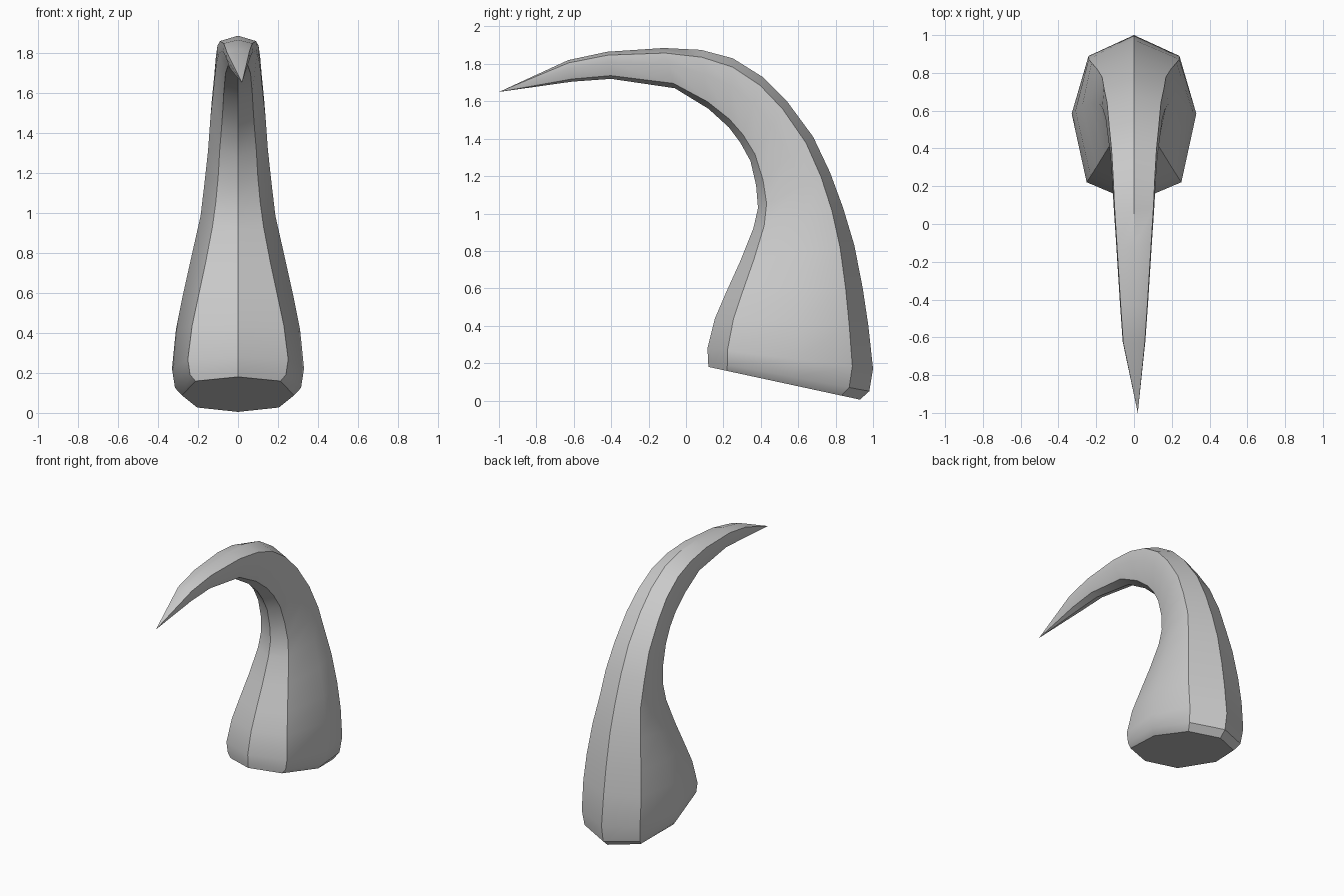
import bpy, bmesh, math
from mathutils import Vector

if "Cube" in bpy.data.objects:
    bpy.data.objects.remove(bpy.data.objects["Cube"], do_unlink=True)

# Horn grey
mat = bpy.data.materials.new("horn_grey")
mat.use_nodes = True
grey = (0.6, 0.6, 0.6, 1)
mat.diffuse_color = grey
mat.node_tree.nodes["Principled BSDF"].inputs["Base Color"].default_value = grey

# Stations: inner curve y, z, outer curve y, z, half width
stations = [
    (.12, .18, .93, .005, .28), (.118, .21, .98, .05, .315),
    (.115, .28, 1.0, .17, .33), (.155, .44, .975, .40, .31),
    (.215, .58, .945, .60, .275), (.29, .745, .90, .83, .23),
    (.36, .92, .84, 1.03, .187), (.385, 1.03, .77, 1.22, .168),
    (.375, 1.15, .68, 1.41, .15), (.345, 1.28, .54, 1.60, .138),
    (.29, 1.38, .41, 1.73, .125), (.23, 1.46, .25, 1.83, .116),
    (.12, 1.56, .08, 1.875, .108), (-.06, 1.67, -.12, 1.885, .095),
    (-.40, 1.72, -.42, 1.865, .075), (-.61, 1.705, -.63, 1.82, .06),
]


def section(index):
    """Eight-sided ring that grows flatter-backed towards the tip."""
    iy, iz, oy, oz, w = stations[index]
    inner, outer = Vector((0, iy, iz)), Vector((0, oy, oz))
    k = min(1, max(0, (index - 2) / 5))
    front = (.12, .76 - .10 * k)
    middle = (.53 + .07 * k, 1)
    back = (.875, .73 + .22 * k)
    half = [front, middle, back]
    ring = [(0, 0)] + half + [(1, 0)] + [(t, -x) for t, x in reversed(half)]
    return [inner.lerp(outer, t) + Vector((x * w, 0, 0)) for t, x in ring]


# Curved claw: bridge the rings, close the base, end in a point
bm = bmesh.new()
rings = [[bm.verts.new(p) for p in section(i)] for i in range(len(stations))]
for a, b in zip(rings, rings[1:]):
    for j in range(8):
        n = (j + 1) % 8
        bm.faces.new((a[j], a[n], b[n], b[j]))
bm.faces.new(rings[0][::-1])
tip = bm.verts.new((.02, -1, 1.65))
for j in range(8):
    bm.faces.new((rings[-1][j], rings[-1][(j + 1) % 8], tip))
bmesh.ops.recalc_face_normals(bm, faces=bm.faces)

mesh = bpy.data.meshes.new("curved_claw")
bm.to_mesh(mesh)
bm.free()
mesh.materials.append(mat)
claw = bpy.data.objects.new("curved_claw", mesh)
bpy.context.collection.objects.link(claw)
bpy.ops.object.select_all(action="DESELECT")
claw.select_set(True)
bpy.context.view_layer.objects.active = claw
bpy.ops.object.shade_smooth_by_angle(angle=math.radians(35))
